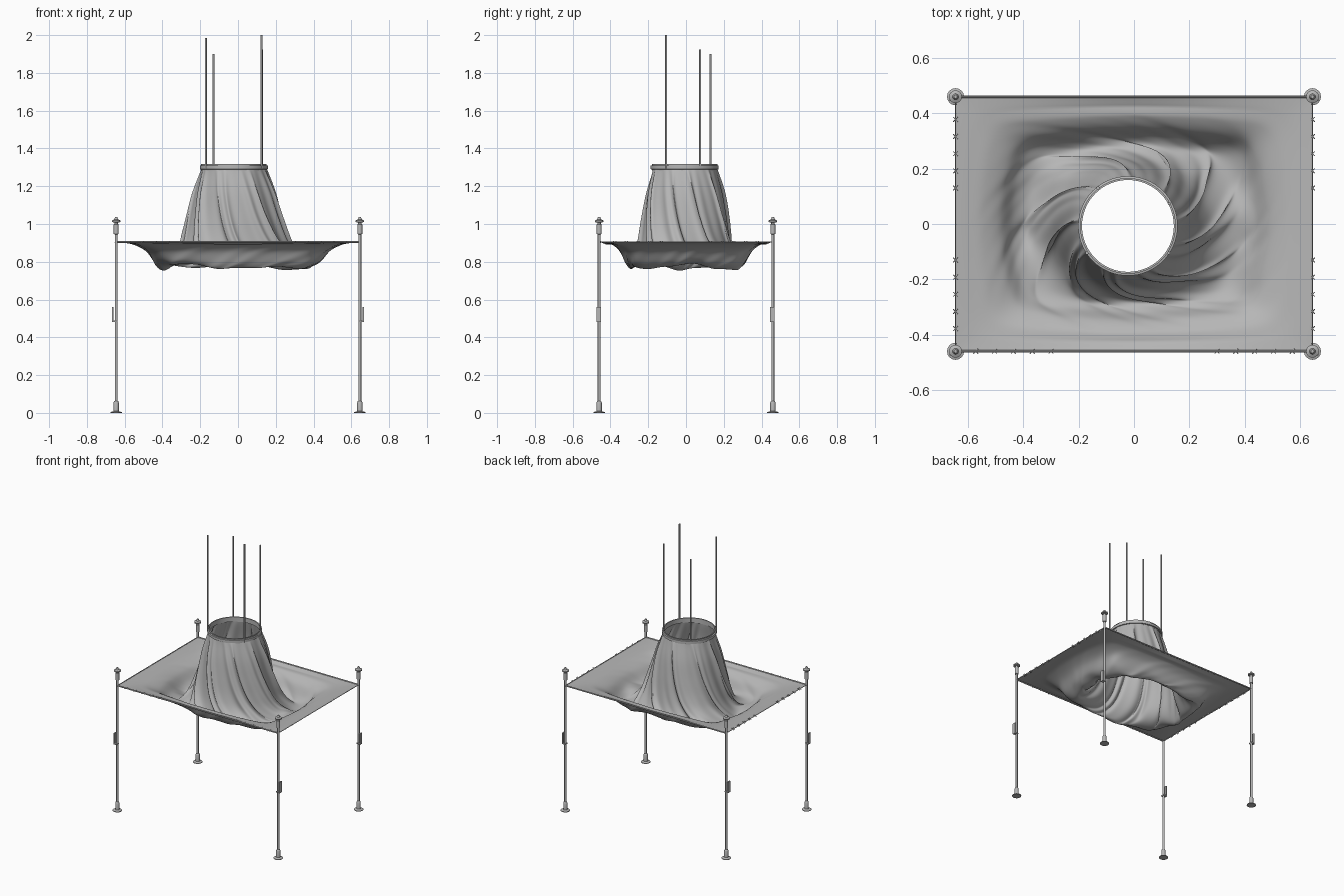
import bpy, bmesh, math
from math import sin, cos, pi, exp
from mathutils import Vector

cube = bpy.data.objects.get("Cube")
if cube:
    bpy.data.objects.remove(cube)


def material(name, value):
    m = bpy.data.materials.new(name)
    m.use_nodes = True
    col = (value, value, value, 1)
    m.diffuse_color = col
    m.node_tree.nodes["Principled BSDF"].inputs["Base Color"].default_value = col
    return m


GREY = material("grey", 0.47)


def finish(name, bm, angle=40):
    me = bpy.data.meshes.new(name)
    bm.to_mesh(me)
    bm.free()
    ob = bpy.data.objects.new(name, me)
    bpy.context.collection.objects.link(ob)
    me.materials.append(GREY)
    bpy.ops.object.select_all(action='DESELECT')
    ob.select_set(True)
    bpy.context.view_layer.objects.active = ob
    bpy.ops.object.shade_smooth_by_angle(angle=math.radians(angle))
    return ob


def lathe(bm, profile, cx, cy, sides, closed=False):
    """Turn (radius, z) points about a vertical axis."""
    rings = [[bm.verts.new((cx + r * cos(2 * pi * i / sides), cy + r * sin(2 * pi * i / sides), z))
              for i in range(sides)] for r, z in profile]
    pairs = list(zip(rings, rings[1:])) + ([(rings[-1], rings[0])] if closed else [])
    for a, b in pairs:
        for i in range(sides):
            j = (i + 1) % sides
            bm.faces.new((a[i], a[j], b[j], b[i]))
    if not closed:
        bm.faces.new(rings[0][::-1])
        bm.faces.new(rings[-1])


def rod(bm, p, q, r, sides=8):
    p, q = Vector(p), Vector(q)
    d = q - p
    mat = d.to_track_quat('Z', 'Y').to_matrix().to_4x4()
    mat.translation = (p + q) / 2
    bmesh.ops.create_cone(bm, cap_ends=True, segments=sides, radius1=r, radius2=r,
                          depth=d.length, matrix=mat)


def box(bm, centre, size):
    v = bmesh.ops.create_cube(bm, size=1)["verts"]
    bmesh.ops.scale(bm, vec=size, verts=v)
    bmesh.ops.translate(bm, vec=centre, verts=v)


PX, PY, EDGE = 0.645, 0.46, 0.905
CX, CY = -0.022, -0.007

# Posts with feet, finials and cleats
profile = [(0.031, 0), (0.031, 0.004), (0.014, 0.009), (0.014, 0.055), (0.011, 0.062), (0.0075, 0.064),
           (0.0075, 0.945), (0.013, 0.947), (0.013, 0.998), (0.009, 1.0), (0.009, 1.008),
           (0.023, 1.01), (0.023, 1.018), (0.011, 1.024), (0.006, 1.036)]
for sx, xn in ((-1, "right"), (1, "left")):
    for sy, yn in ((-1, "front"), (1, "back")):
        bm = bmesh.new()
        lathe(bm, profile, sx * PX, sy * PY, 16)
        finish(f"{yn}_{xn}_post", bm)
        bm = bmesh.new()
        x, y = sx * (PX + 0.018), sy * PY - 0.003
        box(bm, (x, y, 0.52), (0.008, 0.024, 0.08))
        box(bm, (sx * (PX + 0.007), y, 0.484), (0.028, 0.024, 0.008))
        finish(f"{yn}_{xn}_cleat", bm)

# Twisted cloth: stations of z, half width, half depth, squareness, fold depth
stations = [(1.305, .167, .167, 0, 0), (1.26, .182, .178, 0, .035), (1.16, .214, .203, 0, .065),
            (1.04, .243, .222, .03, .08), (.93, .273, .237, .08, .09), (.85, .303, .252, .15, .085),
            (.795, .342, .27, .3, .055), (.772, .385, .29, .5, .03), (.795, .435, .317, .6, .015),
            (.855, .485, .35, .66, .008), (.888, .545, .388, .76, .003), (.9, .60, .425, .88, 0),
            (EDGE, .641, .456, 1, 0)]
SIDES, STEPS = 256, 6


def spline(t):
    """Smooth interpolation through the stations."""
    i = min(int(t), len(stations) - 2)
    f = t - i
    a, b, c, d = (stations[max(0, min(len(stations) - 1, i + k))] for k in (-1, 0, 1, 2))
    return [q + f * ((r - p) + f * (2 * p - 5 * q + 4 * r - s + f * (3 * (q - r) + s - p))) / 2
            for p, q, r, s in zip(a, b, c, d)]


def cloth_point(a, t):
    z, rx, ry, sq, fold = spline(t)
    twist = a - 0.038 * t ** 1.6
    main = 9 * twist + 1.1 * sin(2 * twist)
    wave = sin(main) + 0.6 * sin(17 * twist + 0.9) + 0.4 * sin(26 * twist)
    b = a + fold * 0.9 * cos(main) + fold * 0.3 * cos(17 * twist + 0.9)
    grow = 1 + fold * 0.5 * wave
    # rounded rectangle: softened distance to the nearest side
    box_norm = (abs(cos(b)) ** 10 + abs(sin(b)) ** 10) ** 0.1
    side = max(abs(cos(b)), abs(sin(b)))
    blend = max(0, t - 11)
    k = (1 - sq) + sq / (box_norm * (1 - blend) + side * blend)
    x, y = rx * cos(b) * k * grow, ry * sin(b) * k * grow
    # belly sags unevenly
    belly = exp(-((t - 7) / 1.3) ** 2)
    z += belly * (0.009 * sin(5 * a + 1) + 0.008 * sin(3 * a + 2) + 0.004 * sin(11 * a))
    # long sides droop just inside the hem
    bow = max(0, 1 - (x / PX) ** 2)
    droop = max(0, 1 - abs(t - 11) / 0.9)
    z -= 0.008 * droop * bow * abs(sin(a)) ** 3
    centre = max(0, 1 - t / 9)
    return x + CX * centre, y + CY * centre, z


bm = bmesh.new()
rows = (len(stations) - 1) * STEPS
grid = [[bm.verts.new(cloth_point(2 * pi * i / SIDES, r / STEPS)) for i in range(SIDES)]
        for r in range(rows + 1)]
for upper, lower in zip(grid, grid[1:]):
    for i in range(SIDES):
        j = (i + 1) % SIDES
        bm.faces.new((upper[i], lower[i], lower[j], upper[j]))
finish("twisted_cloth", bm, 70)

# Hoop holding the mouth of the cloth
bm = bmesh.new()
hoop = [(.166, 1.284), (.173, 1.284), (.173, 1.289), (.18, 1.29), (.18, 1.309), (.173, 1.311),
        (.173, 1.318), (.166, 1.318)]
lathe(bm, hoop, CX, CY, 64, True)
finish("hoop", bm)

# Hanging rods
for n, (x, y, top) in enumerate([(-.13, .13, 1.9), (.127, .075, 1.925), (.125, -.105, 2.0), (-.17, -.105, 1.985)]):
    bm = bmesh.new()
    rod(bm, (x, y, 1.29), (x, y, top), 0.0055, 12)
    finish(f"hanging_rod_{n + 1}", bm)

# Ropes between the posts
bm = bmesh.new()
for s in (-1, 1):
    rod(bm, (-PX, s * PY, EDGE), (PX, s * PY, EDGE), 0.005)
    rod(bm, (s * PX, -PY, EDGE), (s * PX, PY, EDGE), 0.0025)
finish("edge_ropes", bm)

# Crossed ties along the edges
bm = bmesh.new()
spots = [(s * PX, t * (0.13 + 0.062 * k)) for s in (-1, 1) for t in (-1, 1) for k in range(5)]
spots += [(t * (0.3 + 0.068 * k), -PY) for t in (-1, 1) for k in range(5)]
for x, y in spots:
    for d in (-0.008, 0.008):
        rod(bm, (x - 0.008, y - d, EDGE - 0.004), (x + 0.008, y + d, EDGE + 0.004), 0.0018, 6)
finish("edge_ties", bm)
